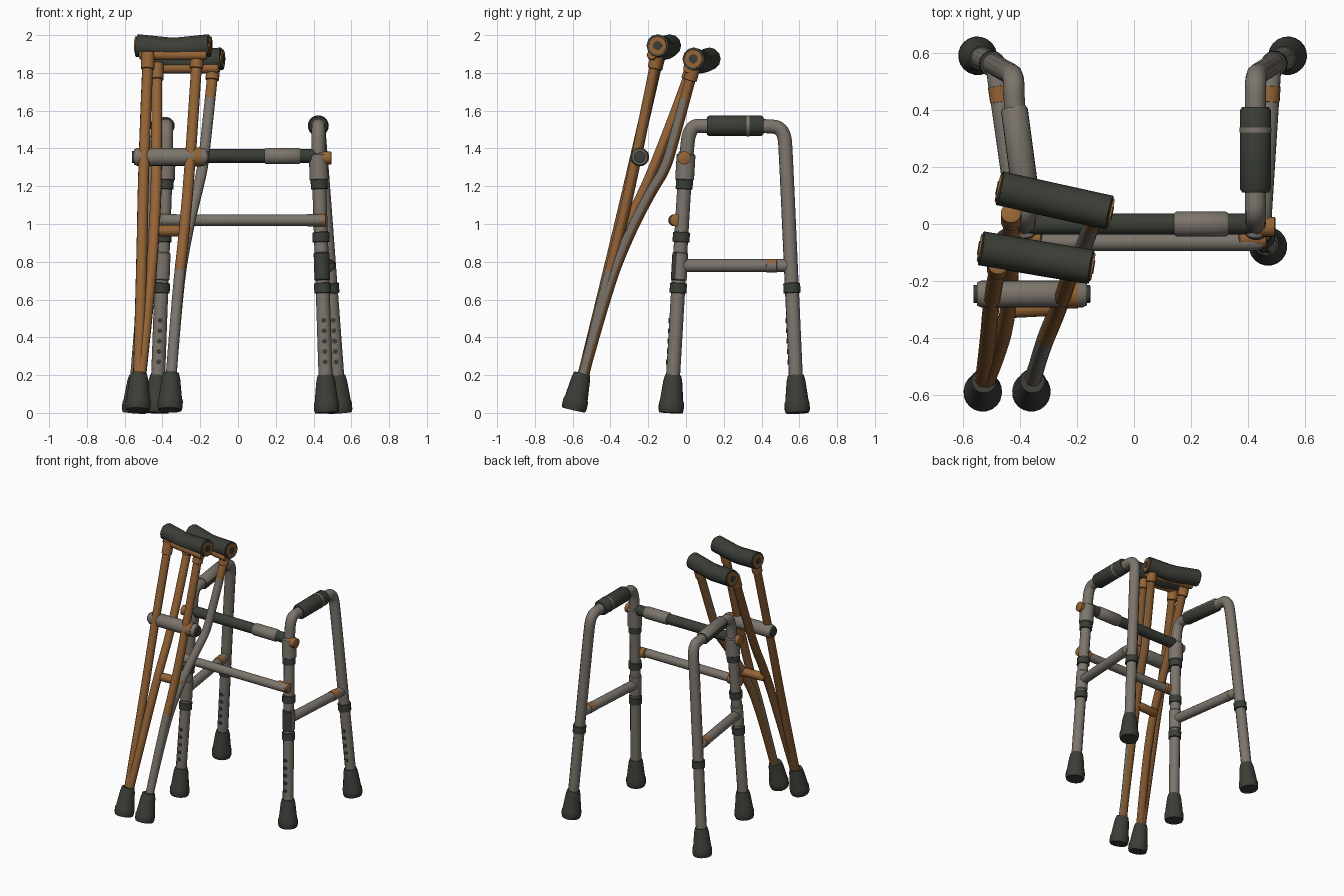
import bpy, bmesh, math
from mathutils import Vector

cube = bpy.data.objects.get("Cube")
if cube:
    bpy.data.objects.remove(cube, do_unlink=True)


def material(name, rgb):
    m = bpy.data.materials.new(name)
    m.use_nodes = True
    m.diffuse_color = (*rgb, 1)
    bsdf = m.node_tree.nodes["Principled BSDF"]
    bsdf.inputs["Base Color"].default_value = (*rgb, 1)
    bsdf.inputs["Roughness"].default_value = 0.7
    return m


METAL = material("worn grey metal", (0.2, 0.176, 0.15))
RUBBER = material("dark rubber", (0.043, 0.048, 0.037))
WOOD = material("orange wood", (0.3, 0.127, 0.037))
BROWN = material("brown wood", (0.21, 0.09, 0.027))


def finish(obj):
    bpy.ops.object.select_all(action="DESELECT")
    obj.select_set(True)
    bpy.context.view_layer.objects.active = obj
    if obj.type == "CURVE":
        bpy.ops.object.convert(target="MESH")
        obj = bpy.context.object
    bpy.ops.object.shade_smooth_by_angle(angle=math.radians(40))
    return obj


def paint(obj, mat, rule):
    """Give the faces that meet the rule another colour."""
    obj.data.materials.append(mat)
    slot = len(obj.data.materials) - 1
    for face in obj.data.polygons:
        if rule(face.center, face.normal):
            face.material_index = slot


def tube(name, points, radius, mat):
    """Round bar following a smooth path."""
    curve = bpy.data.curves.new(name, "CURVE")
    curve.dimensions = "3D"
    curve.bevel_depth = radius
    curve.bevel_resolution = 4
    curve.use_fill_caps = True
    curve.resolution_u = 8
    spline = curve.splines.new("NURBS")
    spline.points.add(len(points) - 1)
    for p, co in zip(spline.points, points):
        p.co = (*co, 1)
    spline.order_u = 3
    spline.use_endpoint_u = True
    curve.materials.append(mat)
    obj = bpy.data.objects.new(name, curve)
    bpy.context.collection.objects.link(obj)
    return finish(obj)


def turned(name, start, end, profile, mat, sides=20):
    """Turned part; profile holds (fraction along axis, radius)."""
    start, end = Vector(start), Vector(end)
    turn = (end - start).to_track_quat("Z", "Y")
    bm = bmesh.new()
    rings = []
    for t, r in profile:
        mid = start.lerp(end, t)
        rings.append([bm.verts.new(mid + turn @ Vector((
            r * math.cos(math.tau * i / sides), r * math.sin(math.tau * i / sides), 0)))
            for i in range(sides)])
    for a, b in zip(rings, rings[1:]):
        for i in range(sides):
            j = (i + 1) % sides
            bm.faces.new((a[i], a[j], b[j], b[i]))
    bm.faces.new(rings[0][::-1])
    bm.faces.new(rings[-1])
    mesh = bpy.data.meshes.new(name)
    bm.to_mesh(mesh)
    bm.free()
    mesh.materials.append(mat)
    obj = bpy.data.objects.new(name, mesh)
    bpy.context.collection.objects.link(obj)
    return finish(obj)


def rod(name, start, end, r, mat):
    return turned(name, start, end, [(0, r * .85), (.04, r), (.96, r), (1, r * .85)], mat)


FOOT = [(0, .062), (.08, .067), (.25, .067), (.32, .062), (.85, .05), (1, .042)]


def at_height(foot, top, z):
    return foot.lerp(top, z / top.z)


# Walker side frames
for side, ffoot, ftop, rfoot, rtop in (
        ("left", (.47, -.08, 0), (.425, 0, 1.36), (.54, .59, 0), (.44, .53, 1.34)),
        ("right", (-.43, -.08, 0), (-.38, 0, 1.36), (-.55, .59, 0), (-.44, .53, 1.34))):
    ffoot, ftop, rfoot, rtop = map(Vector, (ffoot, ftop, rfoot, rtop))
    front = lambda z: at_height(ffoot, ftop, z)
    rear = lambda z: at_height(rfoot, rtop, z)
    xf = ftop.x
    xr = rtop.x + (.02 if side == "right" else -.015)
    grip_a, grip_b = Vector((xf, .11, 1.52)), Vector((xr, .41, 1.52))
    tube(side + "_frame", [front(.1), front(.7), ftop, (xf, .02, 1.52), grip_a,
                           grip_b, (xr, .52, 1.51), rtop, rear(.7), rear(.1)], .037, METAL)

    # Hand grip: full rubber on the left, worn to metal on top on the right
    grip = rod(side + "_hand_grip", grip_a, grip_b, .054 if side == "left" else .047, RUBBER)
    if side == "right":
        paint(grip, METAL, lambda c, n: n.z > .2)
    else:
        rod("grip_wear_band", grip_a.lerp(grip_b, .7), grip_a.lerp(grip_b, .76), .0555, METAL)

    # Feet, collars and adjustment holes
    for end, leg in (("front", front), ("rear", rear)):
        label = side + "_" + end
        turned(label + "_foot", leg(0), leg(.2), FOOT, RUBBER)
        for n, z in enumerate((.66, .93, 1.21) if end == "front" else (.66,)):
            rod(f"{label}_collar_{n}", leg(z - .027), leg(z + .027), .045, RUBBER)
        for n in range(5):
            p = leg(.27 + .055 * n)
            rod(f"{label}_hole_{n}", p + Vector((0, -.03, 0)), p + Vector((0, -.041, 0)),
                .013, RUBBER)

    # Side bar with a rusty band near the back
    bar_a, bar_b = front(.78), rear(.78)
    rod(side + "_side_bar", bar_a, bar_b, .034, METAL)
    band = rod(side + "_side_bar_band", bar_a.lerp(bar_b, .78), bar_a.lerp(bar_b, .88),
               .036, METAL)
    paint(band, WOOD, lambda c, n: n.z > .2)
    joint = rod(side + "_side_bar_joint", front(.7), front(.85), .042, METAL)
    if side == "left":
        paint(joint, RUBBER, lambda c, n: n.y < -.3)

    # Folding hinge on the front leg
    out = 1 if side == "left" else -1
    rod(side + "_hinge_block", front(1.23), front(1.37), .05, METAL)
    hinge = Vector((xf, -.01, 1.35))
    rod(side + "_hinge_knob", hinge, hinge + Vector((out * .07, 0, 0)), .035, WOOD)
    lower = front(1.02) + Vector((0, -.03, 0))
    rod(side + "_lower_knob", lower - Vector((out * .07, 0, 0)),
        lower + Vector((out * .03, 0, 0)), .034, WOOD)

# Cross bars between the front legs
rod("upper_cross_bar", (-.38, 0, 1.36), (.42, 0, 1.36), .037, RUBBER)
rod("upper_bar_sleeve", (.14, 0, 1.36), (.33, 0, 1.36), .043, METAL)
rod("lower_cross_bar", (-.42, -.063, 1.02), (.45, -.063, 1.02), .031, METAL)


# Crutches: rails are brown behind and worn to metal in places on the front
def crutch(name, left, right, pad, worn_from, worn_to):
    for tag, path in (("left", left), ("right", right)):
        rail = tube(f"{name}_{tag}_rail", path, .029, WOOD)
        paint(rail, BROWN, lambda c, n: n.y > .1)
        if tag == "right":
            paint(rail, METAL, lambda c, n: n.y <= .1 and worn_from < c.z < worn_to)
        top, below = Vector(path[-1]), Vector(path[-2])
        rod(f"{name}_{tag}_ferrule", top.lerp(below, .16), top, .036, WOOD)
    a, b = Vector(pad[0]), Vector(pad[1])
    sag = a.lerp(b, .5) - Vector((0, 0, .02))
    tube(name + "_arm_pad", [a, a.lerp(sag, .5), sag, sag.lerp(b, .5), b], .06, RUBBER)
    along = (b - a).normalized() * .008
    for tag, p, d in (("left", a, -along), ("right", b, along)):
        rod(f"{name}_{tag}_pad_cap", p, p + d, .048, WOOD)
        rod(f"{name}_{tag}_pad_cap_hole", p + d, p + d * 1.4, .024, RUBBER)
    drop = Vector((0, -.035, -.05))
    rod(name + "_pad_bracket", a.lerp(b, .04) + drop, a.lerp(b, .96) + drop, .027, WOOD)


crutch("front_crutch",
       [(-.53, -.57, .1), (-.51, -.41, .75), (-.5, -.27, 1.34), (-.475, -.14, 1.91)],
       [(-.36, -.56, .12), (-.32, -.43, .65), (-.285, -.35, .95), (-.25, -.26, 1.36),
        (-.215, -.15, 1.91)],
       [(-.535, -.085, 1.945), (-.15, -.15, 1.945)], 0, .75)
crutch("rear_crutch",
       [(-.52, -.56, .15), (-.47, -.44, .6), (-.44, -.31, 1.0), (-.43, -.16, 1.3),
        (-.43, .04, 1.85)],
       [(-.36, -.57, .1), (-.32, -.42, .65), (-.27, -.3, .95), (-.215, -.18, 1.18),
        (-.19, -.115, 1.28), (-.175, -.075, 1.4), (-.13, .04, 1.83)],
       [(-.47, .125, 1.875), (-.085, .04, 1.875)], 0, 1.7)

# Crutch hand grip, rung and feet
rod("front_crutch_hand_grip", (-.55, -.245, 1.355), (-.165, -.245, 1.355), .047, METAL)
rod("hand_grip_ring", (-.235, -.245, 1.355), (-.195, -.245, 1.355), .05, WOOD)
for n, x in enumerate((-.55, -.165)):
    rod(f"hand_grip_bolt_{n}", (x - .012, -.245, 1.355), (x + .012, -.245, 1.355), .032, RUBBER)
rod("rear_crutch_rung", (-.45, -.3, .965), (-.25, -.29, .965), .03, WOOD)
for n, x in enumerate((-.53, -.36)):
    turned(f"crutch_foot_{n}", (x, -.595, .015), (x + .005, -.55, .21), FOOT, RUBBER)
